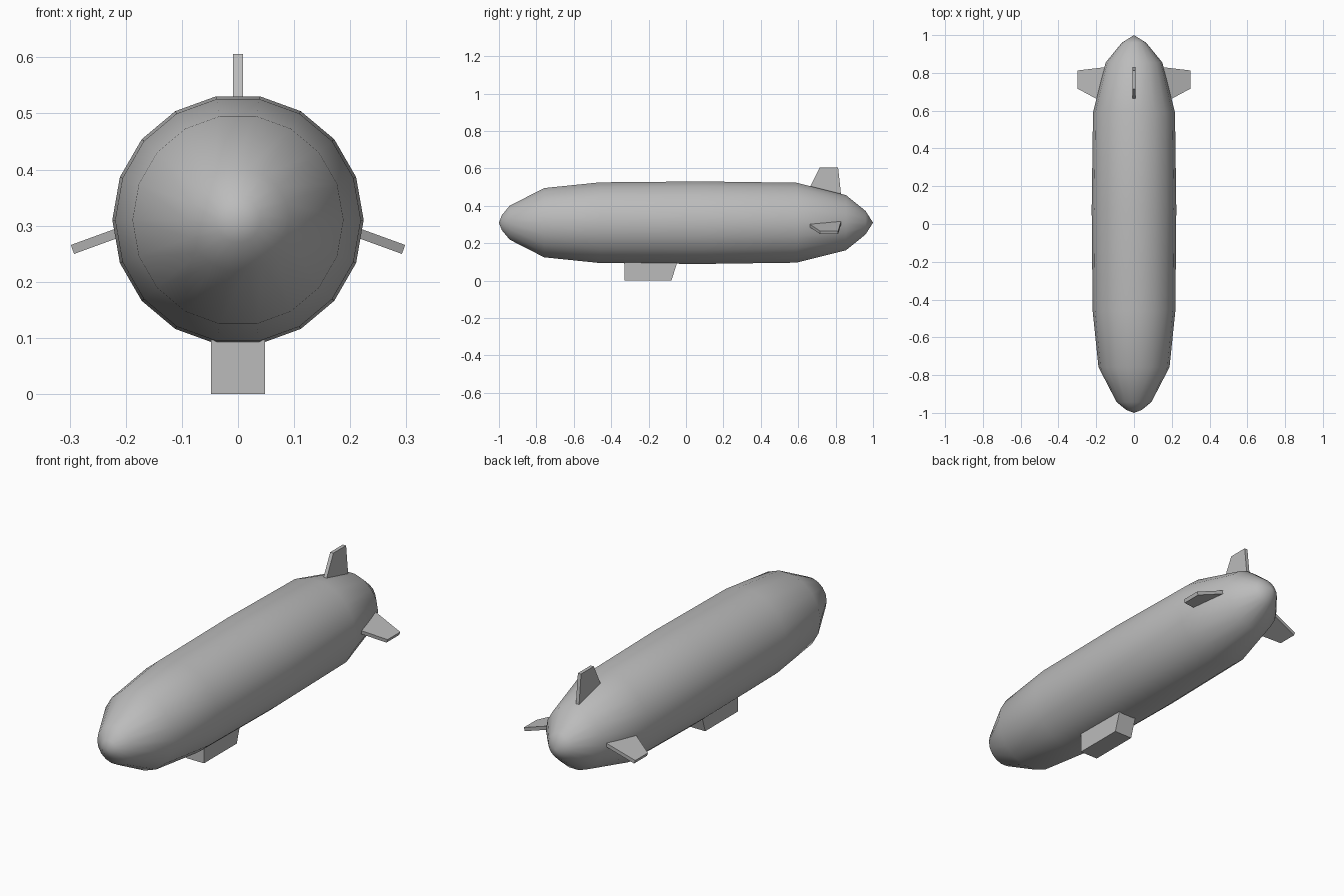
import bpy, bmesh, math
from mathutils import Matrix, Vector

cube = bpy.data.objects.get("Cube")
if cube:
    bpy.data.objects.remove(cube, do_unlink=True)

AXIS_Z = 0.31

grey = bpy.data.materials.new("hull_grey")
grey.use_nodes = True
colour = (0.5, 0.5, 0.5, 1)
grey.diffuse_color = colour
grey.node_tree.nodes["Principled BSDF"].inputs["Base Color"].default_value = colour


def finish(name, bm):
    bmesh.ops.recalc_face_normals(bm, faces=bm.faces)
    mesh = bpy.data.meshes.new(name)
    bm.to_mesh(mesh)
    bm.free()
    mesh.materials.append(grey)
    obj = bpy.data.objects.new(name, mesh)
    bpy.context.collection.objects.link(obj)
    return obj


def plate(name, outline, thickness, matrix):
    """Extrude a (y, z) outline symmetrically along x, then place it."""
    bm = bmesh.new()
    face = bm.faces.new([bm.verts.new((-thickness / 2, y, z)) for y, z in outline])
    out = bmesh.ops.extrude_face_region(bm, geom=[face])
    moved = [v for v in out["geom"] if isinstance(v, bmesh.types.BMVert)]
    bmesh.ops.translate(bm, verts=moved, vec=(thickness, 0, 0))
    bm.transform(matrix)
    return finish(name, bm)


# Hull: (y, radius) profile lathed around the long axis
profile = [(-1, 0), (-0.985, 0.04), (-0.943, 0.092), (-0.758, 0.188),
           (-0.46, 0.219), (0.08, 0.224), (0.59, 0.217), (0.855, 0.15),
           (0.96, 0.064), (1, 0)]
bm = bmesh.new()
verts = [bm.verts.new((r, y, 0)) for y, r in profile]
edges = [bm.edges.new(pair) for pair in zip(verts, verts[1:])]
bmesh.ops.spin(bm, geom=verts + edges, cent=(0, 0, 0), axis=(0, 1, 0),
               angle=math.tau, steps=18, use_merge=False)
bmesh.ops.remove_doubles(bm, verts=bm.verts, dist=0.0005)
bm.transform(Matrix.Translation((0, 0, AXIS_Z)))
hull = finish("hull", bm)
bpy.context.view_layer.objects.active = hull
hull.select_set(True)
bpy.ops.object.shade_smooth_by_angle(angle=math.radians(60))
hull.select_set(False)

# Gondola under the hull, with a raked rear face
plate("gondola", [(-0.328, 0), (-0.078, 0), (-0.04, 0.12), (-0.328, 0.12)],
      0.096, Matrix.Identity(4))

# Tail fins: one upright, two drooping sideways
for name, angle, root_z, tip in (("top_fin", 0, AXIS_Z, 0.296),
                                 ("left_fin", 110, 0.365, 0.314),
                                 ("right_fin", -110, 0.365, 0.314)):
    outline = [(0.615, tip - 0.2), (0.835, tip - 0.2), (0.813, tip), (0.716, tip)]
    plate(name, outline, 0.017,
          Matrix.Translation(Vector((0, 0, root_z)))
          @ Matrix.Rotation(math.radians(angle), 4, "Y"))
